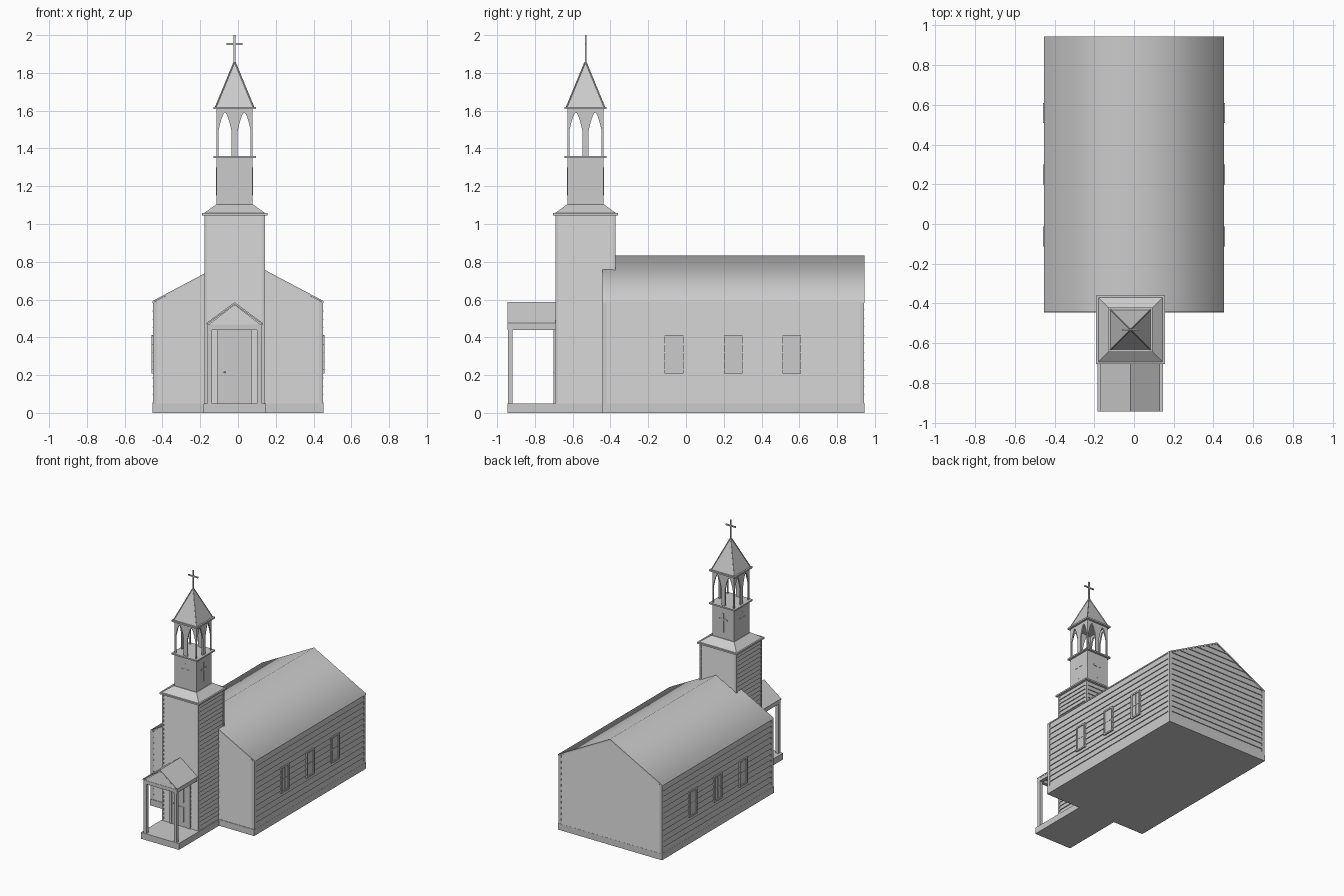
import bpy, bmesh, math
from mathutils import Vector

if "Cube" in bpy.data.objects:
    bpy.data.objects.remove(bpy.data.objects["Cube"])

CX, CY = -0.018, -0.532          # tower centre
TOWER = (CX, CY, 0)


def finish(name, bm, loc=(0, 0, 0), turn=0, smooth=None):
    bmesh.ops.recalc_face_normals(bm, faces=bm.faces)
    me = bpy.data.meshes.new(name)
    bm.to_mesh(me)
    bm.free()
    ob = bpy.data.objects.new(name, me)
    bpy.context.collection.objects.link(ob)
    ob.location = loc
    ob.rotation_euler.z = turn * math.pi / 2
    if smooth:
        bpy.ops.object.select_all(action='DESELECT')
        ob.select_set(True)
        bpy.context.view_layer.objects.active = ob
        bpy.ops.object.shade_smooth_by_angle(angle=math.radians(smooth))
    return ob


def add_box(bm, x0, x1, y0, y1, z0, z1):
    v = [bm.verts.new((x, y, z)) for x in (x0, x1) for y in (y0, y1) for z in (z0, z1)]
    for f in ((0, 1, 3, 2), (4, 6, 7, 5), (0, 4, 5, 1), (2, 3, 7, 6), (0, 2, 6, 4), (1, 5, 7, 3)):
        bm.faces.new([v[i] for i in f])


def boxes(name, dims, loc=(0, 0, 0), turn=0):
    bm = bmesh.new()
    for d in dims:
        add_box(bm, *d)
    return finish(name, bm, loc, turn)


def prism(name, pts, y0, y1, loc=(0, 0, 0), turn=0, smooth=None):
    """Extrude an x-z outline along y."""
    bm = bmesh.new()
    f = bm.faces.new([bm.verts.new((x, y0, z)) for x, z in pts])
    r = bmesh.ops.extrude_face_region(bm, geom=[f])
    bmesh.ops.translate(bm, vec=(0, y1 - y0, 0),
                        verts=[e for e in r['geom'] if isinstance(e, bmesh.types.BMVert)])
    return finish(name, bm, loc, turn, smooth)


def frustum(name, h0, h1, z0, z1, loc):
    bm = bmesh.new()
    rings = [[bm.verts.new((sx * h, sy * h, z)) for sx, sy in ((-1, -1), (1, -1), (1, 1), (-1, 1))]
             for h, z in ((h0, z0), (h1, z1))]
    for r in rings:
        bm.faces.new(r)
    for i in range(4):
        j = (i + 1) % 4
        bm.faces.new((rings[0][i], rings[0][j], rings[1][j], rings[1][i]))
    return finish(name, bm, loc)


def siding(name, y, span, z0, z1, pitch, loc=(0, 0, 0), turn=0, depth=0.007):
    """Lapped boards on a wall facing -y; span(z) gives left and right ends."""
    bm = bmesh.new()
    n = round((z1 - z0) / pitch)
    p = (z1 - z0) / n
    for i in range(n):
        a, b = z0 + i * p, z0 + (i + 1) * p
        (l0, r0), (l1, r1) = span(a), span(b)
        bl, br = bm.verts.new((l0, y, a)), bm.verts.new((r0, y, a))
        ol, orr = bm.verts.new((l0, y - depth, a)), bm.verts.new((r0, y - depth, a))
        tl, tr = bm.verts.new((l1, y, b)), bm.verts.new((r1, y, b))
        for f in ((bl, br, orr, ol), (ol, orr, tr, tl), (bl, ol, tl), (br, tr, orr), (bl, tl, tr, br)):
            bm.faces.new(f)
    return finish(name, bm, loc, turn)


# --- nave: base, walls, roof ---
boxes("nave_base", [(-0.453, 0.453, -0.446, 0.945, 0, 0.05)])
prism("nave_walls", [(-0.445, 0.04), (0.445, 0.04), (0.445, 0.586), (0, 0.82), (-0.445, 0.586)], -0.435, 0.937)
prism("nave_roof", [(-0.453, 0.582), (0, 0.82), (0.453, 0.582), (0.453, 0.592), (0, 0.832), (-0.453, 0.592)],
      -0.443, 0.945, smooth=65)
boxes("nave_corner_boards", [(min(s * 0.451, s * 0.428), max(s * 0.451, s * 0.428), a, b, 0.05, 0.587)
                             for s in (-1, 1) for a, b in ((-0.442, -0.42), (0.922, 0.943))])


def gable(z):
    h = min(0.43, (0.822 - z) / 0.525)
    return -h, h


siding("front_gable_siding", -0.435, gable, 0.05, 0.815, 0.044)
siding("rear_gable_siding", -0.937, gable, 0.05, 0.815, 0.044, turn=2)
siding("right_wall_siding", -0.445, lambda z: (-0.42, 0.922), 0.05, 0.582, 0.044, turn=1)
siding("left_wall_siding", -0.445, lambda z: (-0.922, 0.42), 0.05, 0.582, 0.044, turn=3)

# --- windows: frame, pane and glazing bars, three on each side ---
for turn, side in ((1, "right"), (3, "left")):
    for i, y in enumerate((-0.063, 0.25, 0.56)):
        c = y if turn == 1 else -y
        f, w = 0.012, 0.05
        boxes(f"{side}_window_{i + 1}", [
            (c - w, c - w + f, -0.459, -0.44, 0.208, 0.412),
            (c + w - f, c + w, -0.459, -0.44, 0.208, 0.412),
            (c - w + f, c + w - f, -0.459, -0.44, 0.4, 0.412),
            (c - w + f, c + w - f, -0.459, -0.44, 0.208, 0.22),
            (c - w + f, c + w - f, -0.4525, -0.44, 0.22, 0.4),
            (c - 0.002, c + 0.002, -0.455, -0.44, 0.22, 0.4),
            (c - w + f, c + w - f, -0.455, -0.44, 0.307, 0.313)], turn=turn)

# --- tower: core, boards on four sides, cornice and skirt roof ---
boxes("tower_core", [(-0.153, 0.153, -0.153, 0.153, 0.04, 1.05)], TOWER)
for t in range(4):
    siding(f"tower_siding_{t + 1}", -0.153, lambda z: (-0.147, 0.147), 0.05 if t != 2 else 0.7,
           1.045, 0.0335, TOWER, t)
boxes("tower_corner_boards", [(x, x + 0.014, y, y + 0.014, 0.05, 1.045)
                              for x in (-0.16, 0.146) for y in (-0.16, 0.146)], TOWER)
boxes("tower_cornice", [(-0.173, 0.173, -0.173, 0.173, 1.045, 1.057)], TOWER)
frustum("tower_skirt_roof", 0.162, 0.1, 1.057, 1.102, TOWER)

# --- belfry: solid stage with crosses, open arcade ---
boxes("belfry_base", [(-0.095, 0.095, -0.095, 0.095, 1.09, 1.35)], TOWER)
boxes("belfry_floor", [(-0.112, 0.112, -0.112, 0.112, 1.35, 1.361)], TOWER)


def arch(c, half=0.035, spring=1.49, apex=1.59, n=8):
    pts = []
    for i in range(-n, n + 1):
        u = i / n
        pts.append((c + u * half, spring + (apex - spring) * (1 - abs(u) ** 1.7)))
    return [(c - half, 1.36)] + pts + [(c + half, 1.36)]


arcade = [(-0.095, 1.36)] + arch(-0.051) + arch(0.051) + [(0.095, 1.36), (0.095, 1.61), (-0.095, 1.61)]
for t in range(4):
    prism(f"belfry_arcade_{t + 1}", arcade, -0.095, -0.085, TOWER, t)
    boxes(f"belfry_cross_{t + 1}", [(-0.006, 0.006, -0.098, -0.094, 1.15, 1.3),
                                    (-0.036, 0.036, -0.098, -0.094, 1.245, 1.257)], TOWER, t)

# --- spire with hip ribs and cross ---
boxes("spire_eave", [(-0.112, 0.112, -0.112, 0.112, 1.608, 1.62)], TOWER)
frustum("spire", 0.1, 0.004, 1.62, 1.852, TOWER)
bm = bmesh.new()
for sx in (-1, 1):
    for sy in (-1, 1):
        a, b = Vector((sx * 0.1, sy * 0.1, 1.62)), Vector((sx * 0.003, sy * 0.003, 1.855))
        m = (b - a).to_track_quat('Z', 'Y').to_matrix().to_4x4()
        m.translation = (a + b) / 2
        bmesh.ops.create_cone(bm, cap_ends=True, segments=6, radius1=0.004, radius2=0.004,
                              depth=(b - a).length, matrix=m)
finish("spire_hip_ribs", bm, TOWER)
boxes("spire_cross", [(-0.005, 0.005, -0.004, 0.004, 1.84, 2.0),
                      (-0.043, 0.043, -0.004, 0.004, 1.948, 1.958)], TOWER)

# --- porch: floor, posts, beams, gabled roof ---
boxes("porch_floor", [(CX - 0.165, CX + 0.165, -0.945, -0.4, 0, 0.05)])
boxes("porch_posts", [(CX + s - 0.0125, CX + s + 0.0125, -0.943, -0.918, 0.05, 0.45) for s in (-0.132, 0.132)])
boxes("porch_beams", [(CX - 0.146, CX + 0.146, -0.944, -0.917, 0.44, 0.468),
                      (CX - 0.146, CX - 0.119, -0.917, -0.69, 0.44, 0.468),
                      (CX + 0.119, CX + 0.146, -0.917, -0.69, 0.44, 0.468)])
prism("porch_gable", [(-0.135, 0.465), (0.135, 0.465), (0, 0.572)], -0.935, -0.69, (CX, 0, 0))
siding("porch_gable_siding", -0.935, lambda z: (-(0.574 - z) / 0.78, (0.574 - z) / 0.78),
       0.468, 0.57, 0.03, (CX, 0, 0))
prism("porch_roof", [(-0.15, 0.466), (0, 0.574), (0.15, 0.466), (0.15, 0.475), (0, 0.586), (-0.15, 0.475)],
      -0.945, -0.69, (CX, 0, 0))

# --- door: frame, leaf, panels and knob ---
DOOR = (CX, -0.685, 0)
boxes("door_frame", [(-0.09, -0.07, -0.016, 0.01, 0.05, 0.445), (0.07, 0.09, -0.016, 0.01, 0.05, 0.445),
                     (-0.07, 0.07, -0.016, 0.01, 0.43, 0.445)], DOOR)
boxes("door_leaf", [(-0.07, 0.07, -0.01, 0.01, 0.05, 0.43)], DOOR)
boxes("door_panels", [(-0.036, 0.034, -0.013, 0, 0.085, 0.205),
                      (-0.036, 0.034, -0.013, 0, 0.24, 0.39)], DOOR)
bm = bmesh.new()
bmesh.ops.create_uvsphere(bm, u_segments=10, v_segments=6, radius=0.005)
finish("door_knob", bm, (CX - 0.053, -0.698, 0.215), smooth=60)
